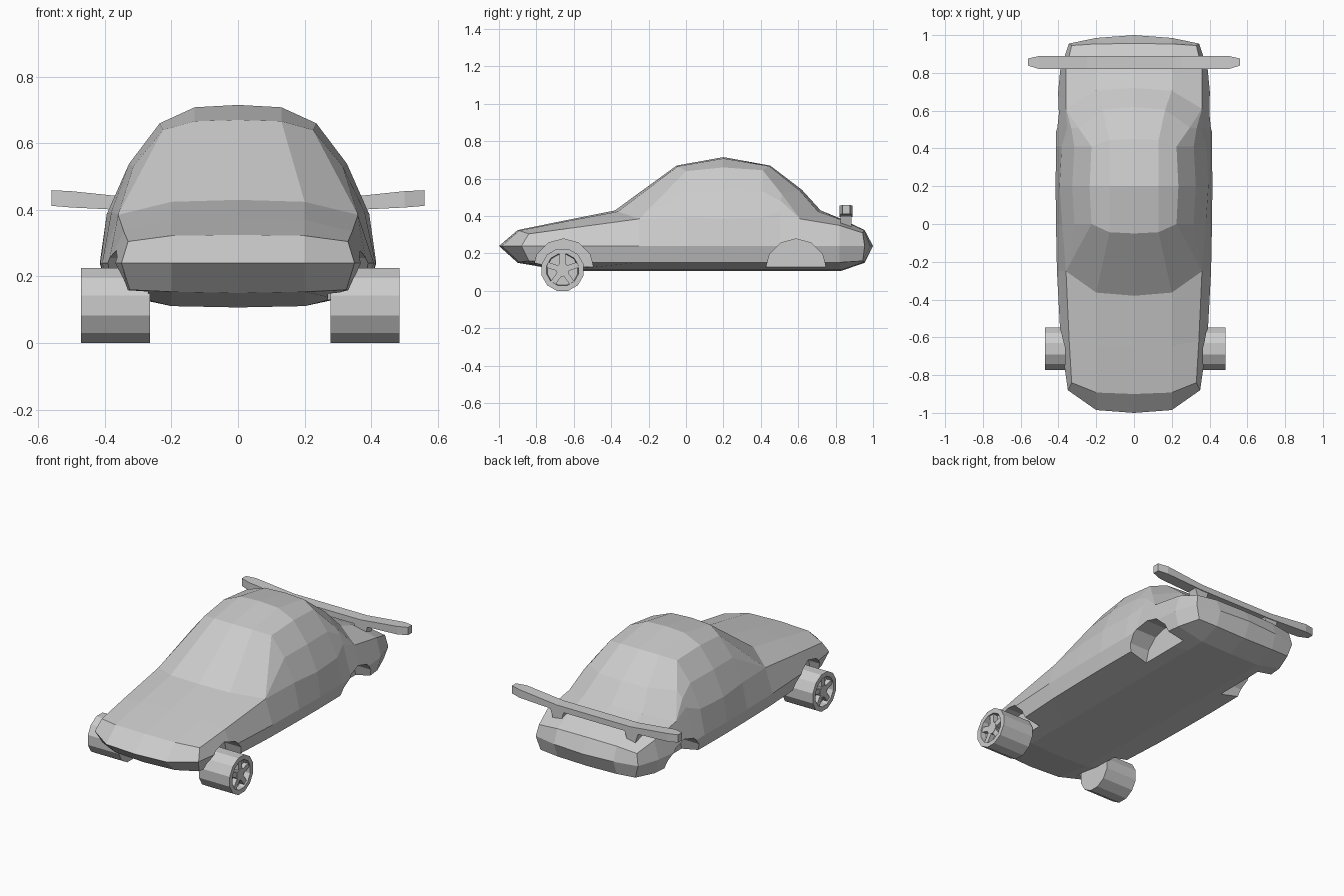
import bpy, bmesh, math
from mathutils import Vector, Matrix

cube = bpy.data.objects.get("Cube")
if cube:
    bpy.data.objects.remove(cube)

grey = bpy.data.materials.new("plain_grey")
grey.use_nodes = True
grey.diffuse_color = (0.6, 0.6, 0.6, 1)
grey.node_tree.nodes["Principled BSDF"].inputs["Base Color"].default_value = (0.6, 0.6, 0.6, 1)


def finish(name, bm):
    bmesh.ops.recalc_face_normals(bm, faces=bm.faces[:])
    mesh = bpy.data.meshes.new(name)
    bm.to_mesh(mesh)
    bm.free()
    mesh.materials.append(grey)
    obj = bpy.data.objects.new(name, mesh)
    bpy.context.collection.objects.link(obj)
    return obj


def loft(bm, rings, caps=True):
    """Skin closed rings of points, sharing points that coincide."""
    cache = {}

    def vert(p):
        key = tuple(round(c, 4) for c in p)
        if key not in cache:
            cache[key] = bm.verts.new(p)
        return cache[key]

    def face(points):
        vs = list(dict.fromkeys(vert(p) for p in points))
        if len(vs) > 2 and not bm.faces.get(vs):
            bm.faces.new(vs)

    for a, b in zip(rings, rings[1:]):
        for i in range(len(a)):
            j = (i + 1) % len(a)
            face((a[i], a[j], b[j], b[i]))
    if caps:
        face(rings[0])
        face(rings[-1])


def circle(x, radius, y, z, sides, turn=0.0):
    steps = [math.tau * (i + turn) / sides for i in range(sides)]
    return [Vector((x, y + radius * math.sin(a), z + radius * math.cos(a))) for a in steps]


def mirrored(half):
    return half + [Vector((-p.x, p.y, p.z)) for p in reversed(half[1:-1])]


# Body: centre y, z | mid x | top edge y, x, z | belt y, x
stations = [
    (-.9, .325, .2, -.84, .33, .305, -.88, .35),
    (-.65, .376, .2, -.62, .343, .335, -.62, .388),
    (-.38, .43, .2, -.25, .36, .385, -.25, .408),
    (-.05, .67, .13, 0, .225, .64, 0, .413),
    (.2, .715, .13, .2, .235, .66, .2, .415),
    (.45, .67, .13, .41, .225, .645, .41, .413),
    (.62, .54, .165, .51, .295, .52, .5, .412),
    (.72, .43, .2, .61, .36, .385, .61, .41),
    (.83, .385, .2, .82, .36, .35, .82, .39),
    (.955, .325, .2, .945, .33, .31, .955, .345),
]
BELT = 0.24


def section(st, at_end):
    yc, zc, xm, ye, xe, ze, yb, xb = st
    top = Vector((0, yc, zc))
    edge = Vector((xe, ye, ze))
    belt = Vector((xb, yb, BELT))
    mid = top.lerp(edge, 0.13)
    mid.x = xm
    bulge = min(1, max(0, (ze - 0.385) / 0.27))
    upper = edge.lerp(belt, 0.29 * bulge) + Vector((0.04 * bulge, 0, 0))
    lower = edge.lerp(belt, 0.65 * bulge) + Vector((0.042 * bulge, 0, 0))
    floor = 0.15 if at_end else 0.107
    sill = Vector((xb - 0.025, ye if at_end else yb, 0.16 if at_end else 0.152))
    under = Vector((0.2, mid.y, floor + 0.004))
    return mirrored([top, mid, edge, upper, lower, belt, sill, under, Vector((0, yc, floor))])


def tip(sign, corner):
    """Pointed end of the body, folded flat onto the belt line."""
    c, m = Vector((0, sign, BELT)), Vector((0.2, sign * 0.985, BELT))
    e = Vector((corner[7], corner[6], BELT))
    return mirrored([c, m, e, e, e, e, e, m, c])


last = len(stations) - 1
rings = [tip(-1, stations[0])]
rings += [section(s, i in (0, last)) for i, s in enumerate(stations)]
rings.append(tip(1, stations[-1]))
bm = bmesh.new()
loft(bm, rings, caps=False)
body = finish("car_body", bm)

# Wheel arches cut into the body
bm = bmesh.new()
for y in (-.655, .588):
    for side in (-1, 1):
        loft(bm, [circle(side * x, 0.163, y, 0.115, 12) for x in (0.27, 0.6)])
cutter = finish("arch_cutter", bm)
cutter.hide_render = True
cut = body.modifiers.new("wheel_arches", "BOOLEAN")
cut.operation = "DIFFERENCE"
cut.solver = "EXACT"
cut.object = cutter
bpy.context.view_layer.update()
evaluated = body.evaluated_get(bpy.context.evaluated_depsgraph_get())
carved = bpy.data.meshes.new_from_object(evaluated)
body.modifiers.clear()
body.data = carved
bpy.data.objects.remove(cutter)

# Front wheels: tyre with a sunken face, hub and five spokes
WY, WZ = -.66, .1125
for name, side, inner in (("left", 1, .277), ("right", -1, .264)):
    outer = inner + 0.208
    bm = bmesh.new()
    profile = ((inner, .1165), (outer, .1165), (outer, .088), (outer - .035, .084))
    loft(bm, [circle(side * x, r, WY, WZ, 12, 0.5) for x, r in profile])
    finish(name + "_front_tyre", bm)

    bm = bmesh.new()
    loft(bm, [circle(side * x, .036, WY, WZ, 10) for x in (outer - .04, outer - .006)])
    for k in range(5):
        a = math.tau * k / 5
        res = bmesh.ops.create_cube(bm, size=1)
        place = (Matrix.Translation((side * (outer - .022), WY, WZ))
                 @ Matrix.Rotation(a, 4, "X")
                 @ Matrix.Translation((0, 0, .058))
                 @ Matrix.Diagonal((.028, .03, .06, 1)))
        bmesh.ops.transform(bm, matrix=place, verts=res["verts"])
    finish(name + "_front_rim", bm)

# Rear wing: upswept bar with tapered tips
bm = bmesh.new()
half_bar = [(0.25, .82, .89, .395, .43), (0.5, .82, .89, .407, .456), (0.56, .838, .876, .412, .459)]
bar = [(-x, *rest) for x, *rest in reversed(half_bar)] + half_bar
loft(bm, [[Vector((x, y0, z0)), Vector((x, y1, z0)), Vector((x, y1, z1)), Vector((x, y0, z1))]
          for x, y0, y1, z0, z1 in bar])
finish("rear_wing", bm)

# Wing supports, widening toward the bar
for name, side in (("left", 1), ("right", -1)):
    bm = bmesh.new()
    loft(bm, [[Vector((side * (.25 + dx), y, z)) for dx, y in
               ((-w, .825), (w, .825), (w, .885), (-w, .885))]
              for w, z in ((.025, .33), (.05, .41))])
    finish(name + "_wing_support", bm)
